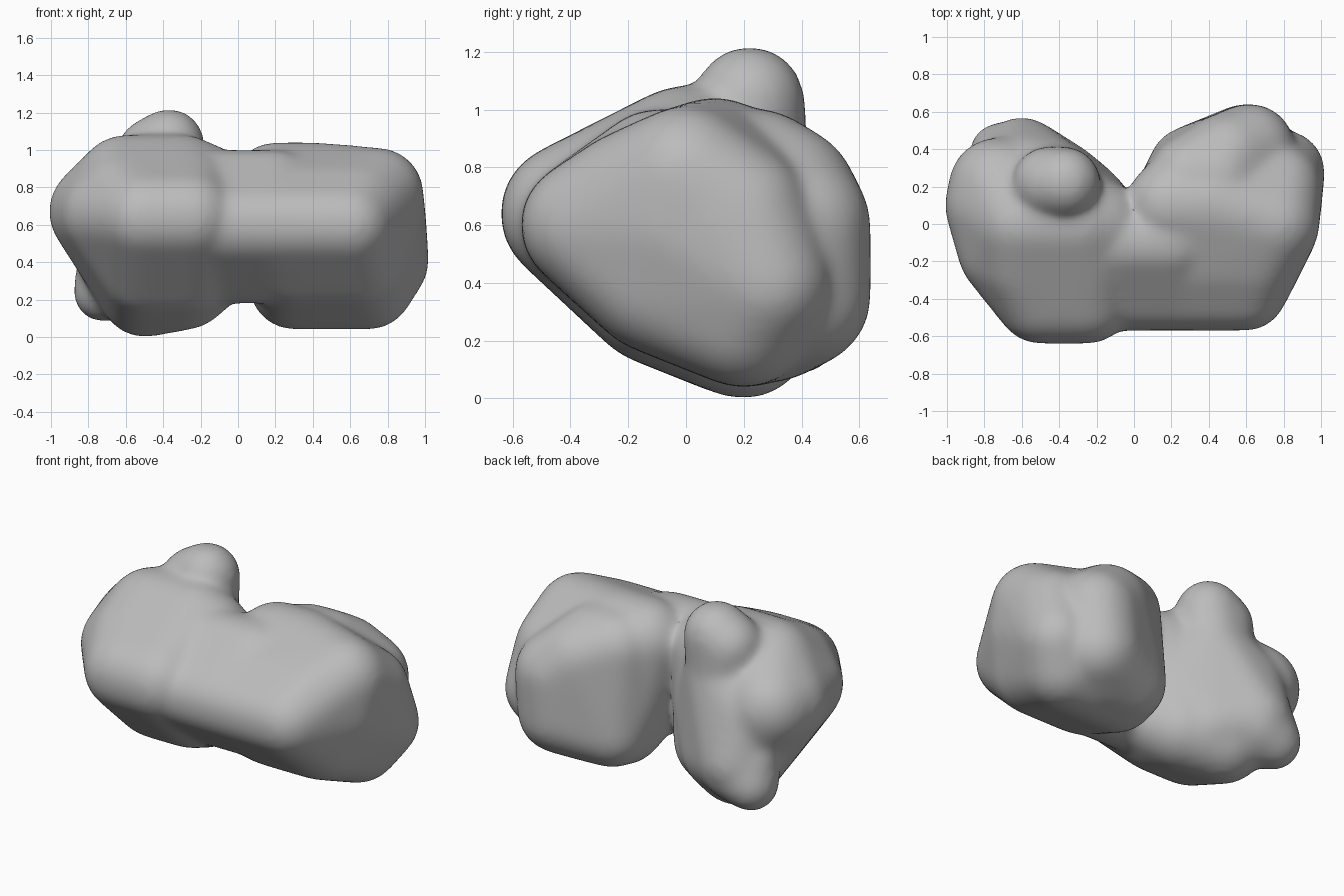
import bpy, bmesh
from mathutils import Matrix

cube = bpy.data.objects.get("Cube")
if cube:
    bpy.data.objects.remove(cube, do_unlink=True)

grey = (0.5, 0.5, 0.5, 1)
stone = bpy.data.materials.new("grey stone")
stone.use_nodes = True
stone.diffuse_color = grey
stone.node_tree.nodes["Principled BSDF"].inputs["Base Color"].default_value = grey

# Rounding radii shared by all the parts
tiny, small, medium, large, huge = 0.15, 0.18, 0.21, 0.23, 0.25


def ball(x, y, z, radius):
    """One rounded corner of a part."""
    return [(x, y, z, radius)]


def ridge(start, end, y, z, radius):
    """A rounded edge running across the part, from start to end along x."""
    return ball(start, y, z, radius) + ball(end, y, z, radius)


def add_hull(target, corners):
    """Wrap a convex skin around rounded corners and add it to the target."""
    bm = bmesh.new()
    for x, y, z, radius in corners:
        bmesh.ops.create_icosphere(bm, subdivisions=4, radius=radius,
                                   matrix=Matrix.Translation((x, y, z)))
    result = bmesh.ops.convex_hull(bm, input=bm.verts)
    leftovers = {item for item in result["geom_interior"] + result["geom_unused"]
                 if isinstance(item, bmesh.types.BMVert)}
    bmesh.ops.delete(bm, geom=list(leftovers), context="VERTS")
    skin = bpy.data.meshes.new("hull")
    bm.to_mesh(skin)
    bm.free()
    target.from_mesh(skin)
    bpy.data.meshes.remove(skin)


# Large lobe on the left: nose, slopes, crown, belly and domed end
nose = ridge(0.2, 0.6, y=-0.35, z=0.6, radius=medium)
upper_slope = ridge(0.3, 0.65, y=-0.2, z=0.7, radius=medium)
lower_slope = ridge(0.3, 0.65, y=-0.1, z=0.4, radius=large)
crown = ridge(0.2, 0.4, y=0.1, z=0.8, radius=large)
shoulder = ball(0.75, y=0, z=0.77, radius=large)
belly = ridge(0.3, 0.7, y=0.2, z=0.28, radius=large)
end_dome = (ball(0.8, y=0.28, z=0.4, radius=medium)
            + ball(0.78, y=0.2, z=0.65, radius=medium)
            + ball(0.75, y=-0.05, z=0.6, radius=medium))
left_lobe = nose + upper_slope + lower_slope + crown + shoulder + belly + end_dome

# Bulge on the back of the left lobe
left_bulge = (ball(0.62, y=0.4, z=0.6, radius=large)
              + ball(0.6, y=0.4, z=0.35, radius=large)
              + ridge(0.3, 0.5, y=0.3, z=0.28, radius=medium)
              + ball(0.5, y=0.35, z=0.7, radius=large)
              + ridge(0.3, 0.45, y=0.25, z=0.78, radius=medium)
              + ball(0.25, y=0.15, z=0.6, radius=large))

# Narrow neck between the lobes
neck = (ridge(-0.2, 0.2, y=-0.35, z=0.6, radius=medium)
        + ridge(-0.2, 0.2, y=-0.1, z=0.78, radius=medium)
        + ridge(-0.2, 0.2, y=-0.1, z=0.4, radius=medium))

# Rounder lobe on the right: nose, slopes, crown, belly and outer side
nose = ridge(-0.5, -0.25, y=-0.4, z=0.64, radius=large)
upper_slope = ridge(-0.6, -0.25, y=-0.2, z=0.74, radius=large)
lower_slope = ridge(-0.5, -0.25, y=-0.1, z=0.36, radius=large)
crown = ridge(-0.6, -0.3, y=0, z=0.82, radius=huge) + ball(-0.2, y=0, z=0.8, radius=large)
belly = (ball(-0.5, y=0.2, z=0.24, radius=large)
         + ball(-0.28, y=0.1, z=0.28, radius=large)
         + ball(-0.18, y=0, z=0.34, radius=medium))
outer_side = (ball(-0.75, y=0.1, z=0.67, radius=huge)
              + ball(-0.7, y=-0.15, z=0.66, radius=large)
              + ball(-0.73, y=0.2, z=0.67, radius=huge))
right_lobe = nose + upper_slope + lower_slope + crown + belly + outer_side

# Bulge on the back of the right lobe
right_bulge = (ball(-0.6, y=0.35, z=0.35, radius=medium)
               + ball(-0.6, y=0.25, z=0.6, radius=large)
               + ball(-0.4, y=0.2, z=0.8, radius=medium)
               + ball(-0.28, y=0.1, z=0.5, radius=large)
               + ball(-0.4, y=0.2, z=0.3, radius=large))

# Small knobs on top and at the lower back
top_knob = (ball(-0.37, y=0.22, z=1.03, radius=small)
            + ball(-0.46, y=0.22, z=0.98, radius=small)
            + ball(-0.42, y=0.18, z=0.82, radius=large))
lower_knob = (ball(-0.72, y=0.38, z=0.24, radius=tiny)
              + ball(-0.7, y=0.34, z=0.38, radius=tiny)
              + ball(-0.6, y=0.34, z=0.32, radius=medium))

bm = bmesh.new()
for part in (left_lobe, left_bulge, neck, right_lobe, right_bulge, top_knob, lower_knob):
    add_hull(bm, part)
mesh = bpy.data.meshes.new("two_lobed_rock")
bm.to_mesh(mesh)
bm.free()
mesh.materials.append(stone)
rock = bpy.data.objects.new("two_lobed_rock", mesh)
bpy.context.collection.objects.link(rock)

# Fuse into one skin, soften the creases and restore the lost thickness
remesh = rock.modifiers.new("fuse", "REMESH")
remesh.mode = "VOXEL"
remesh.voxel_size = 0.022
remesh.use_smooth_shade = True
soften = rock.modifiers.new("soften", "SMOOTH")
soften.factor = 0.5
soften.iterations = 30
swell = rock.modifiers.new("swell", "DISPLACE")
swell.mid_level = 0
swell.strength = 0.013
